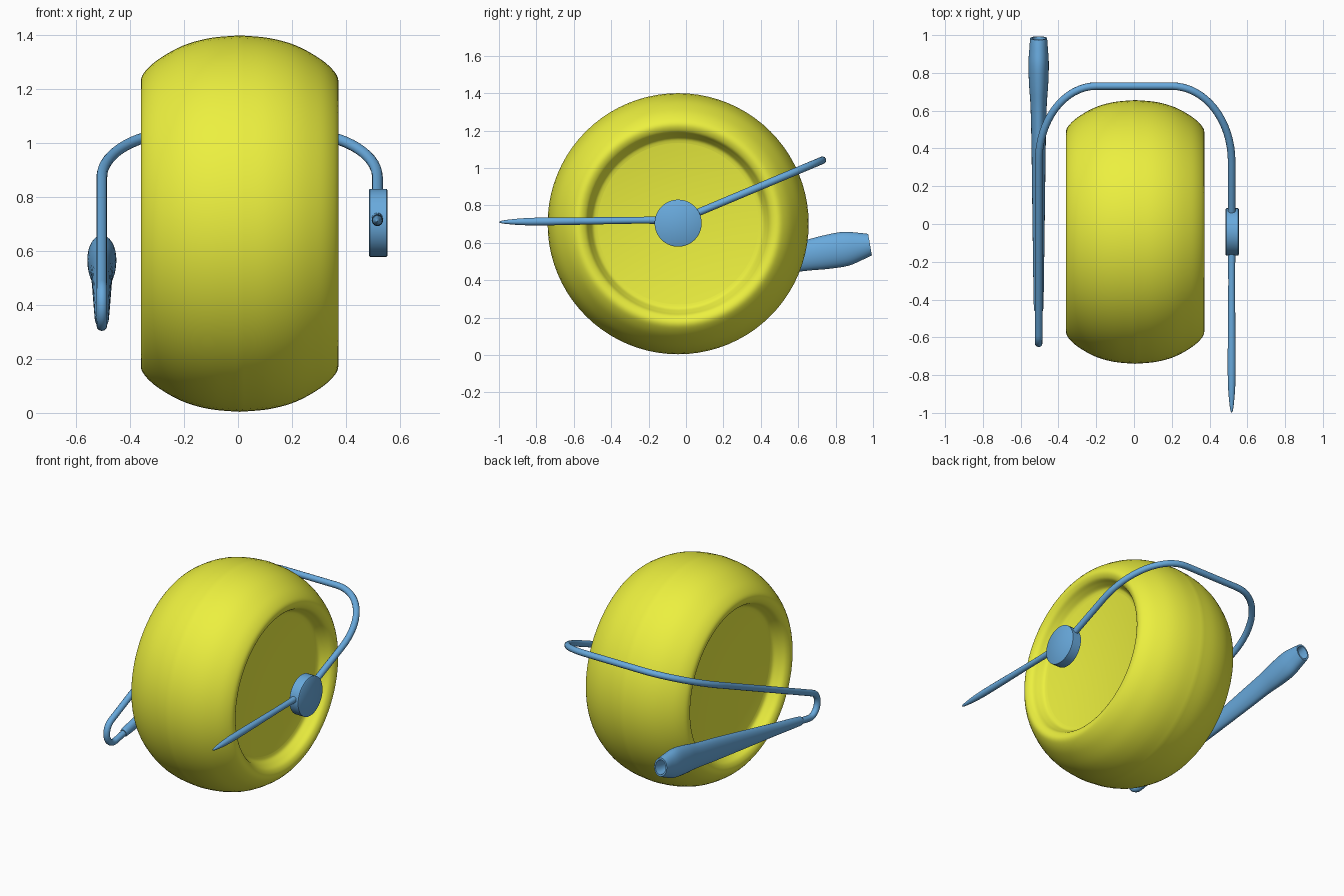
import bpy, bmesh, math
from mathutils import Vector, Matrix

if "Cube" in bpy.data.objects:
    bpy.data.objects.remove(bpy.data.objects["Cube"])


def material(name, rgb):
    m = bpy.data.materials.new(name)
    m.diffuse_color = (*rgb, 1)
    m.use_nodes = True
    m.node_tree.nodes["Principled BSDF"].inputs["Base Color"].default_value = m.diffuse_color
    return m


YELLOW = material("yellow", (0.84, 0.87, 0.05))
BLUE = material("blue", (0.14, 0.40, 0.72))


def smooth_profile(pts, steps=5):
    """Catmull-Rom interpolation through the profile points."""
    p = [Vector(q) for q in pts]
    p = [p[0]] + p + [p[-1]]
    out = []
    for i in range(1, len(p) - 2):
        a, b, c, d = p[i - 1:i + 3]
        for k in range(steps):
            t = k / steps
            out.append(0.5 * (2 * b + (c - a) * t + (2 * a - 5 * b + 4 * c - d) * t * t
                              + (3 * b - a - 3 * c + d) * t ** 3))
    return out + [p[-1]]


def loft(name, origin, axis, rings, mat, sides=48, angle=40):
    """Rings (distance, half width, half height) stacked along an axis, ends capped."""
    z = Vector(axis).normalized()
    x = Vector((0, 1, 0)) if abs(z.x) > 0.9 else Vector((1, 0, 0))
    y = z.cross(x)
    bm = bmesh.new()
    loops = []
    for d, a, b in rings:
        c = Vector(origin) + z * d
        loops.append([bm.verts.new(c + x * a * math.cos(2 * math.pi * i / sides)
                                   + y * b * math.sin(2 * math.pi * i / sides))
                      for i in range(sides)])
    for lo, hi in zip(loops, loops[1:]):
        for i in range(sides):
            j = (i + 1) % sides
            bm.faces.new((lo[i], lo[j], hi[j], hi[i]))
    bm.faces.new(loops[0][::-1])
    bm.faces.new(loops[-1])
    bmesh.ops.recalc_face_normals(bm, faces=bm.faces)
    me = bpy.data.meshes.new(name)
    bm.to_mesh(me)
    bm.free()
    ob = bpy.data.objects.new(name, me)
    bpy.context.collection.objects.link(ob)
    finish(ob, mat, angle)
    return ob


def finish(ob, mat, angle):
    ob.data.materials.clear()
    ob.data.materials.append(mat)
    bpy.ops.object.select_all(action='DESELECT')
    ob.select_set(True)
    bpy.context.view_layer.objects.active = ob
    bpy.ops.object.shade_smooth_by_angle(angle=math.radians(angle))


# Fat wheel body with a dished face on both sides
half = smooth_profile([(0, 0.698), (0.11, 0.688), (0.21, 0.66), (0.3, 0.61), (0.35, 0.565),
                       (0.366, 0.53), (0.352, 0.495), (0.32, 0.475), (0.29, 0.455), (0.28, 0.43)])
full = [(-p.x, p.y) for p in reversed(half[1:])] + [(p.x, p.y) for p in half]
loft("wheel", (0.006, -0.042, 0.702), (1, 0, 0), [(d, r, r) for d, r in full], YELLOW, 80)

# Hub disc on the right side
loft("hub", (0.52, -0.042, 0.705), (1, 0, 0),
     [(-0.035, 0.12, 0.12), (-0.031, 0.126, 0.126), (0.031, 0.126, 0.126), (0.035, 0.12, 0.12)], BLUE, 40)

# Pointed needle running forward from the hub
loft("needle", (0.517, -0.12, 0.722), (0, -0.88, -0.011),
     smooth_profile([(0, 0.024, 0.024), (0.05, 0.02, 0.02), (0.2, 0.018, 0.018), (0.6, 0.021, 0.021),
                     (0.74, 0.019, 0.019), (0.82, 0.013, 0.013), (0.865, 0.007, 0.007),
                     (0.879, 0.001, 0.001)]), BLUE, 20, 60)


# Bent wire: right side, around the back, left side, then a U-turn at the front
def on_slope(x, y):
    return (x, y, 0.735 + 0.42 * y)


path = [on_slope(0.517, 0.03)]
for i in range(17):
    a = math.pi / 2 * i / 16
    path.append(on_slope(0.2 + 0.317 * math.cos(a), 0.33 + 0.4 * math.sin(a)))
for i in range(17):
    a = math.pi / 2 * (1 + i / 16)
    path.append(on_slope(-0.2 + 0.305 * math.cos(a), 0.33 + 0.4 * math.sin(a)))
start, stop = math.radians(113), math.radians(279)
for i in range(17):
    a = start + (stop - start) * i / 16
    path.append((-0.505, -0.557 + 0.075 * math.cos(a), 0.402 + 0.078 * math.sin(a)))
path.append((-0.505, -0.38, 0.355))
cu = bpy.data.curves.new("wire", 'CURVE')
cu.dimensions = '3D'
cu.bevel_depth = 0.02
cu.bevel_resolution = 4
cu.use_fill_caps = True
sp = cu.splines.new('POLY')
sp.points.add(len(path) - 1)
for pt, co in zip(sp.points, path):
    pt.co = (*co, 1)
wire = bpy.data.objects.new("bent_wire", cu)
bpy.context.collection.objects.link(wire)
bpy.ops.object.select_all(action='DESELECT')
wire.select_set(True)
bpy.context.view_layer.objects.active = wire
bpy.ops.object.convert(target='MESH')
finish(bpy.context.view_layer.objects.active, BLUE, 50)

# Flattened flaring handle with a hollow rear end
handle = smooth_profile([(0, 0.022, 0.024), (0.04, 0.026, 0.03), (0.3, 0.03, 0.042), (0.6, 0.034, 0.058),
                         (0.9, 0.038, 0.073), (1.1, 0.043, 0.08), (1.22, 0.051, 0.09),
                         (1.33, 0.054, 0.092), (1.41, 0.049, 0.074), (1.465, 0.045, 0.058)])
bore = [(1.465, 0.036, 0.046), (1.43, 0.03, 0.04), (1.38, 0.024, 0.03)]
loft("handle", (-0.505, -0.46, 0.342), (0, 1, 0.172), [tuple(r) for r in handle] + bore, BLUE, 32)
